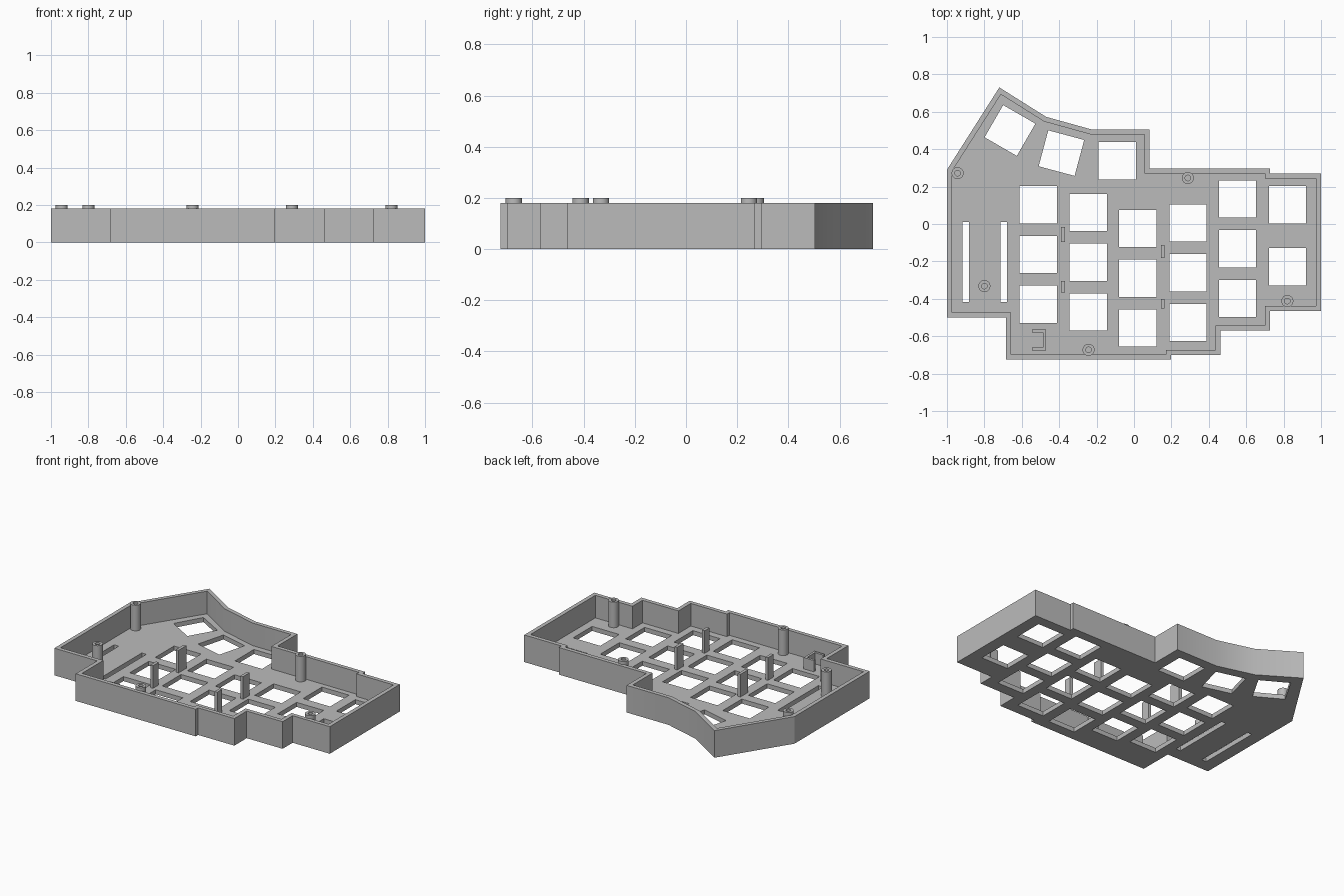
import bpy, bmesh
from math import cos, sin, pi, radians
from mathutils import Vector

cube = bpy.data.objects.get("Cube")
if cube:
    bpy.data.objects.remove(cube, do_unlink=True)

mat = bpy.data.materials.new("grey plastic")
mat.use_nodes = True
GREY = (0.5, 0.5, 0.5, 1)
mat.diffuse_color = GREY
mat.node_tree.nodes["Principled BSDF"].inputs["Base Color"].default_value = GREY

PLATE, RIM, BOSS_TOP, WALL = 0.03, 0.18, 0.2, 0.027


def rect(x, y, w, h, angle=0):
    c, s = cos(radians(angle)), sin(radians(angle))
    corners = [(-w / 2, -h / 2), (w / 2, -h / 2), (w / 2, h / 2), (-w / 2, h / 2)]
    return [(x + a * c - b * s, y + a * s + b * c) for a, b in corners]


def circle(x, y, r, n=32):
    return [(x + r * cos(2 * pi * i / n), y + r * sin(2 * pi * i / n)) for i in range(n)]


def inset(loop, d):
    """Offset a counter-clockwise loop inward with mitred corners."""
    pts = [Vector(p) for p in loop]
    result = []
    for i, p in enumerate(pts):
        a = (p - pts[i - 1]).normalized()
        b = (pts[(i + 1) % len(pts)] - p).normalized()
        na, nb = Vector((-a.y, a.x)), Vector((-b.y, b.x))
        result.append(tuple(p + (na + nb) * d / (1 + na.dot(nb))))
    return result


def prism(name, loops, z0, z1):
    """Extrude a filled outline; every further loop is a hole."""
    curve = bpy.data.curves.new(name + " profile", 'CURVE')
    curve.dimensions = '2D'
    curve.fill_mode = 'BOTH'
    curve.extrude = (z1 - z0) / 2
    for loop in loops:
        spline = curve.splines.new('POLY')
        spline.points.add(len(loop) - 1)
        for point, (x, y) in zip(spline.points, loop):
            point.co = (x, y, 0, 1)
        spline.use_cyclic_u = True
    helper = bpy.data.objects.new(name + " profile", curve)
    bpy.context.collection.objects.link(helper)
    deps = bpy.context.evaluated_depsgraph_get()
    mesh = bpy.data.meshes.new_from_object(helper.evaluated_get(deps))
    bpy.data.objects.remove(helper, do_unlink=True)
    bpy.data.curves.remove(curve)

    bm = bmesh.new()
    bm.from_mesh(mesh)
    bmesh.ops.remove_doubles(bm, verts=bm.verts, dist=0.0001)
    bmesh.ops.translate(bm, verts=bm.verts, vec=(0, 0, (z0 + z1) / 2))
    bmesh.ops.recalc_face_normals(bm, faces=bm.faces)
    bm.to_mesh(mesh)
    bm.free()
    mesh.materials.clear()
    mesh.materials.append(mat)
    obj = bpy.data.objects.new(name, mesh)
    bpy.context.collection.objects.link(obj)
    bpy.ops.object.select_all(action='DESELECT')
    obj.select_set(True)
    bpy.context.view_layer.objects.active = obj
    bpy.ops.object.shade_smooth_by_angle(angle=radians(30))
    return obj


# Stepped case outline, counter-clockwise
outline = [(-0.72, 0.73), (-1, 0.29), (-1, -0.5), (-0.685, -0.5), (-0.685, -0.725),
           (0.197, -0.725), (0.197, -0.7), (0.463, -0.7), (0.463, -0.57),
           (0.727, -0.57), (0.727, -0.465), (1, -0.465), (1, 0.27),
           (0.727, 0.27), (0.727, 0.297), (0.083, 0.297), (0.083, 0.505),
           (-0.225, 0.505), (-0.47, 0.573)]
inner = inset(outline, WALL)

# Perimeter wall
prism("outer_wall", [outline, inner], 0, RIM)

# Switch openings: columns as x, top centre y, spacing, count
KEY = 0.199
columns = [(-0.512, 0.103, 0.266, 3), (-0.245, 0.061, 0.266, 3), (0.02, -0.024, 0.266, 3),
           (0.288, 0.005, 0.266, 3), (0.553, 0.134, 0.266, 3), (0.82, 0.103, 0.331, 2)]
holes = [rect(x, top - i * step, KEY, KEY)
         for x, top, step, count in columns for i in range(count)]
# Fanned thumb openings
for x, y, angle in [(-0.09, 0.338, 0), (-0.388, 0.379, -15), (-0.663, 0.5, -30)]:
    holes.append(rect(x, y, KEY, KEY, angle))
# Long narrow slots
for x in (-0.9, -0.697):
    holes.append(rect(x, -0.204, 0.034, 0.427))
prism("switch_plate", [inner] + holes, 0, PLATE)

# Hollow screw bosses
for i, (x, y) in enumerate([(-0.943, 0.272), (-0.8, -0.332), (-0.243, -0.673),
                            (0.288, 0.246), (0.82, -0.412)]):
    prism(f"screw_boss_{i + 1}", [circle(x, y, 0.032), circle(x, y, 0.015)], PLATE, BOSS_TOP)

# Support ribs between the openings
for i, (x, y, depth) in enumerate([(-0.379, -0.056, 0.08), (-0.379, -0.335, 0.06),
                                   (0.154, -0.147, 0.068), (0.154, -0.427, 0.05)]):
    prism(f"support_rib_{i + 1}", [rect(x, y, 0.02, depth)], PLATE, RIM)

# C-shaped cable clip, open toward the right side
x0, x1, y0, y1, t = -0.545, -0.47, -0.675, -0.563, 0.016
clip = [(x0, y0), (x1, y0), (x1, y1), (x0, y1), (x0, y1 - t),
        (x1 - t, y1 - t), (x1 - t, y0 + t), (x0, y0 + t)]
prism("cable_clip", [clip], PLATE, 0.105)
